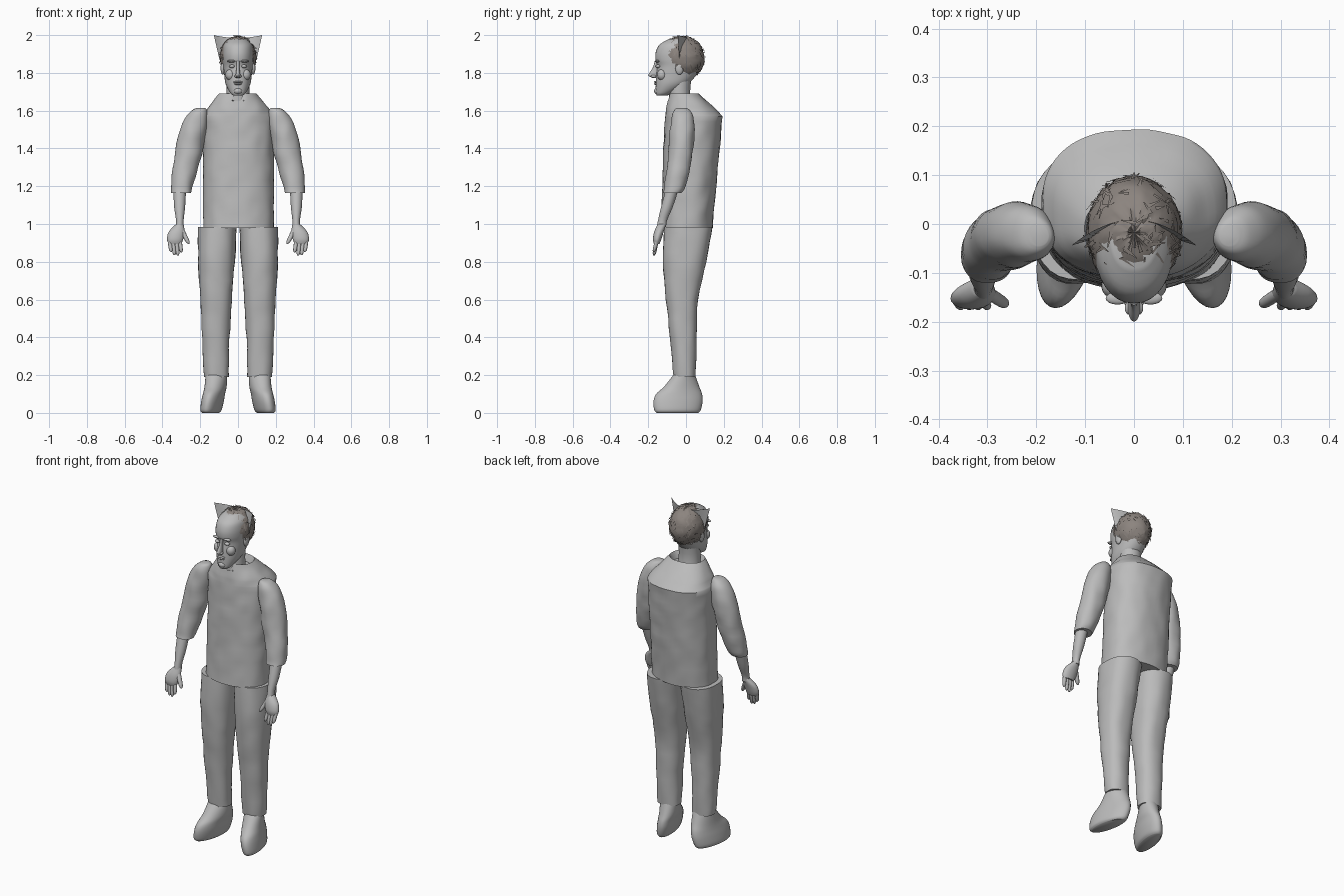
import bpy, bmesh, math, random
from mathutils import Vector, noise

random.seed(4)
cube = bpy.data.objects.get("Cube")
if cube:
    bpy.data.objects.remove(cube, do_unlink=True)


def material(name, rgb):
    m = bpy.data.materials.new(name)
    m.use_nodes = True
    m.diffuse_color = (*rgb, 1)
    m.node_tree.nodes["Principled BSDF"].inputs["Base Color"].default_value = (*rgb, 1)
    return m


GREY = material("plain grey", (0.5, 0.5, 0.5))
BROWN = material("hair brown", (0.26, 0.23, 0.21))


def finish(name, bm, mat=GREY, angle=45):
    bmesh.ops.recalc_face_normals(bm, faces=bm.faces)
    me = bpy.data.meshes.new(name)
    bm.to_mesh(me)
    bm.free()
    me.materials.append(mat)
    ob = bpy.data.objects.new(name, me)
    bpy.context.collection.objects.link(ob)
    bpy.ops.object.select_all(action='DESELECT')
    ob.select_set(True)
    bpy.context.view_layer.objects.active = ob
    bpy.ops.object.shade_smooth_by_angle(angle=math.radians(angle))
    return ob


def spline(a, b, c, d, t):
    return 0.5 * (2 * b + (c - a) * t + (2 * a - 5 * b + 4 * c - d) * t * t
                  + (3 * b - a - 3 * c + d) * t ** 3)


def loft(name, rings, side=1, sides=32, power=2.0, curved=True, steps=4,
         rough=0.0, shear=0.0, notch=False):
    """Skin stacked rings given as (z, x min, x max, y min, y max)."""
    dense = []
    for i in range(len(rings) - 1):
        a, b, c, d = (rings[max(i - 1, 0)], rings[i], rings[i + 1],
                      rings[min(i + 2, len(rings) - 1)])
        for k in range(steps):
            t = k / steps
            dense.append([spline(*v, t) if curved else v[1] + (v[2] - v[1]) * t
                          for v in zip(a, b, c, d)])
    dense.append(rings[-1])
    bm = bmesh.new()
    loops = []
    for z, x0, x1, y0, y1 in dense:
        loop = []
        for k in range(sides):
            a = math.tau * k / sides
            c, s = math.cos(a), math.sin(a)
            dx = math.copysign(abs(c) ** (2 / power), c) * (x1 - x0) / 2
            dy = math.copysign(abs(s) ** (2 / power), s) * (y1 - y0) / 2
            p = Vector(((x0 + x1) / 2 + dx - shear * dy, (y0 + y1) / 2 + dy, z))
            if rough:
                n = noise.noise_vector(p * 14) * rough
                p += Vector((n.x, n.y, 0))
            if notch and z > 1.65 and p.y < 0 and abs(p.x) < 0.035:
                p.z -= 0.05 * (1 - abs(p.x) / 0.035)
            p.x *= side
            loop.append(bm.verts.new(p))
        loops.append(loop)
    for lo, hi in zip(loops, loops[1:]):
        for k in range(sides):
            j = (k + 1) % sides
            bm.faces.new((lo[k], lo[j], hi[j], hi[k]))
    bm.faces.new(loops[0])
    bm.faces.new(loops[-1])
    return finish(name, bm)


def finger(name, top, tip, r, side):
    top, tip = Vector(top), Vector(tip)
    rings = []
    for t, w in ((0, 1), (0.5, 1), (0.85, 0.85), (1, 0.3)):
        p = top.lerp(tip, t)
        rings.append((p.z, p.x - r * w, p.x + r * w, p.y - r * w, p.y + r * w))
    loft(name, rings, side, sides=10, steps=2)


def blob(name, at, size):
    bm = bmesh.new()
    bmesh.ops.create_uvsphere(bm, u_segments=16, v_segments=10, radius=1)
    for v in bm.verts:
        v.co = Vector([c * s for c, s in zip(v.co, size)]) + Vector(at)
    return finish(name, bm)


# Torso with a sloped yoke and notched collar
loft("torso", [
    (0.98, -0.185, 0.19, -0.135, 0.14), (1.2, -0.185, 0.19, -0.125, 0.16),
    (1.4, -0.185, 0.19, -0.12, 0.178), (1.57, -0.188, 0.19, -0.11, 0.193),
    (1.61, -0.165, 0.165, -0.105, 0.155), (1.69, -0.1, 0.1, -0.088, 0.067),
    (1.65, -0.08, 0.08, -0.07, 0.05)],
    sides=64, power=2.35, curved=False, steps=6, rough=0.005, notch=True)

for side, word in ((1, "left"), (-1, "right")):
    # Trousers and shoes
    loft(word + "_trouser_leg", [
        (0.19, 0.05, 0.18, -0.065, 0.052), (0.4, 0.045, 0.19, -0.085, 0.055),
        (0.6, 0.032, 0.2, -0.105, 0.065), (0.8, 0.018, 0.212, -0.122, 0.108),
        (0.985, 0.006, 0.21, -0.115, 0.14)], side, power=2.3, rough=0.005)
    loft(word + "_shoe", [
        (0.0, 0.105, 0.185, -0.155, 0.065), (0.015, 0.092, 0.195, -0.168, 0.078),
        (0.06, 0.08, 0.19, -0.172, 0.088), (0.1, 0.073, 0.182, -0.158, 0.085),
        (0.14, 0.062, 0.175, -0.115, 0.07), (0.21, 0.058, 0.17, -0.06, 0.045)],
        side, shear=0.18)
    # Sleeve, forearm and hand
    loft(word + "_sleeve", [
        (1.165, 0.25, 0.355, -0.122, -0.025), (1.2, 0.24, 0.355, -0.115, 0.0),
        (1.3, 0.21, 0.345, -0.1, 0.025), (1.4, 0.185, 0.33, -0.09, 0.04),
        (1.5, 0.165, 0.308, -0.085, 0.045), (1.57, 0.16, 0.275, -0.075, 0.038),
        (1.605, 0.165, 0.24, -0.06, 0.018), (1.615, 0.175, 0.215, -0.045, 0.0)],
        side, rough=0.006)
    loft(word + "_forearm", [
        (0.985, 0.288, 0.33, -0.155, -0.105), (1.02, 0.288, 0.328, -0.148, -0.1),
        (1.09, 0.28, 0.338, -0.132, -0.07), (1.18, 0.275, 0.342, -0.108, -0.04)],
        side, sides=20)
    loft(word + "_palm", [
        (0.895, 0.3, 0.368, -0.17, -0.14), (0.92, 0.29, 0.376, -0.175, -0.13),
        (0.96, 0.283, 0.366, -0.168, -0.118), (1.0, 0.288, 0.328, -0.15, -0.105)],
        side, sides=20)
    for i, drop in enumerate((0.85, 0.832, 0.835, 0.852)):
        x = 0.308 + 0.018 * i
        finger(f"{word}_finger_{i + 1}", (x, -0.155, 0.91),
               (x - 0.008, -0.17, drop), 0.0105, side)
    finger(word + "_thumb", (0.3, -0.14, 0.975), (0.261, -0.165, 0.895), 0.013, side)
    # Paired face parts
    blob(word + "_ear", (side * 0.08, -0.035, 1.825), (0.012, 0.022, 0.035))
    blob(word + "_eye", (side * 0.032, -0.148, 1.835), (0.015, 0.013, 0.009))
    blob(word + "_brow", (side * 0.034, -0.152, 1.862), (0.024, 0.013, 0.007))
    blob(word + "_cheek", (side * 0.04, -0.127, 1.79), (0.027, 0.026, 0.03))
    blob(word + "_nostril", (side * 0.01, -0.172, 1.782), (0.009, 0.014, 0.008))

# Neck, head, nose, lips and chin
loft("neck", [
    (1.62, -0.065, 0.065, -0.09, 0.03), (1.7, -0.06, 0.06, -0.09, 0.022),
    (1.78, -0.06, 0.06, -0.085, 0.03)])
loft("head", [
    (1.68, -0.025, 0.025, -0.155, -0.1), (1.695, -0.042, 0.042, -0.16, -0.07),
    (1.74, -0.065, 0.065, -0.16, 0.01), (1.79, -0.073, 0.073, -0.158, 0.055),
    (1.835, -0.078, 0.078, -0.153, 0.078), (1.87, -0.081, 0.081, -0.162, 0.085),
    (1.91, -0.081, 0.081, -0.16, 0.085), (1.95, -0.073, 0.073, -0.14, 0.07),
    (1.98, -0.045, 0.045, -0.09, 0.03)], power=2.15)
loft("nose", [
    (1.772, -0.01, 0.01, -0.175, -0.14), (1.785, -0.013, 0.013, -0.199, -0.14),
    (1.8, -0.011, 0.011, -0.194, -0.14), (1.83, -0.008, 0.008, -0.175, -0.14),
    (1.862, -0.009, 0.009, -0.166, -0.14)], sides=16)
blob("upper_lip", (0, -0.157, 1.752), (0.024, 0.013, 0.005))
blob("lower_lip", (0, -0.157, 1.742), (0.021, 0.013, 0.006))
blob("chin", (0, -0.148, 1.704), (0.024, 0.021, 0.018))

# Shaggy hair: a cap cut along the hairline, covered with flat locks
CENTRE, SIZE = Vector((0, -0.018, 1.88)), Vector((0.096, 0.116, 0.115))


def hairline(p):
    return 1.775 + max(0, -p.y) * 1.25


bm = bmesh.new()
bmesh.ops.create_uvsphere(bm, u_segments=36, v_segments=24, radius=1)
for v in bm.verts:
    v.co = CENTRE + v.co * SIZE * random.uniform(0.97, 1.03)
    v.co.z = min(v.co.z, 1.997)
low = [f for f in bm.faces
       if f.calc_center_median().z < hairline(f.calc_center_median())]
bmesh.ops.delete(bm, geom=low, context='FACES')
for i in range(260):
    n = Vector([random.gauss(0, 1) for _ in "xyz"]).normalized()
    root = CENTRE + n * SIZE
    if root.z < hairline(root) + 0.01:
        continue
    along = n.cross(Vector([random.gauss(0, 1) for _ in "xyz"])).normalized()
    across = n.cross(along) * 0.004
    tip = root + along * random.uniform(0.02, 0.035)
    quad = [root - across, root + across, tip + across * 0.3, tip - across * 0.3]
    for q in quad:
        q += n * 0.003
        q.z = min(q.z, 2.0)
    bm.faces.new([bm.verts.new(q) for q in quad])
finish("hair", bm, BROWN, 30)

# Flared curved band standing across the crown
bm = bmesh.new()
edge = []
for i in range(25):
    t = i / 12 - 1
    edge.append((bm.verts.new((0.128 * t, 0.008 - 0.052 * t * t, 1.985 + 0.015 * t * t)),
                 bm.verts.new((0.098 * t, -0.025 - 0.01 * t ** 4, 1.87))))
for a, b in zip(edge, edge[1:]):
    bm.faces.new((a[0], b[0], b[1], a[1]))
finish("crown_band", bm)
